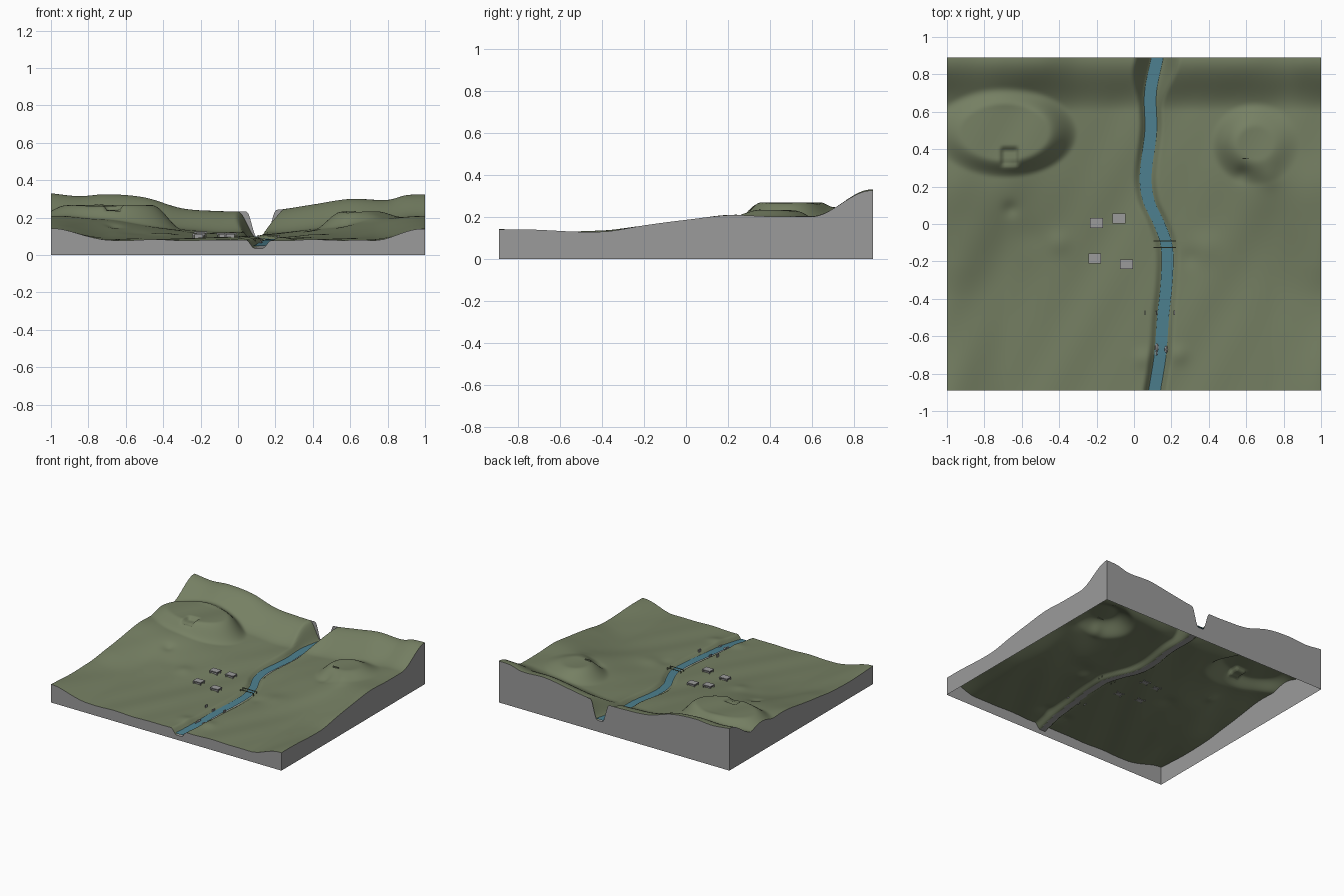
import bpy, bmesh, math, random
from mathutils import Vector

random.seed(4)
cube = bpy.data.objects.get("Cube")
if cube:
    bpy.data.objects.remove(cube, do_unlink=True)


def material(name, r, g, b):
    m = bpy.data.materials.new(name)
    m.diffuse_color = (r, g, b, 1)
    m.use_nodes = True
    m.node_tree.nodes["Principled BSDF"].inputs["Base Color"].default_value = (r, g, b, 1)
    return m


GRASS = material("grass green", 0.18, 0.215, 0.125)
STONE = material("stone grey", 0.33, 0.33, 0.33)
WATER = material("river blue", 0.075, 0.22, 0.28)
HALF_X, HALF_Y = 1.0, 0.89


def smooth(a, b, v):
    t = min(1, max(0, (v - a) / (b - a)))
    return t * t * (3 - 2 * t)


def curve(points, v):
    """Cubic interpolation through (position, value) pairs."""
    n = len(points)
    if v <= points[0][0]:
        return points[0][1]
    for i in range(n - 1):
        (a, p), (b, q) = points[i], points[i + 1]
        if v <= b:
            a0, p0 = points[max(0, i - 1)]
            b1, q1 = points[min(n - 1, i + 2)]
            m0, m1 = (q - p0) / (b - a0) * (b - a), (q1 - p) / (b1 - a) * (b - a)
            t = (v - a) / (b - a)
            return ((2 * t**3 - 3 * t**2 + 1) * p + (t**3 - 2 * t**2 + t) * m0
                    + (3 * t**2 - 2 * t**3) * q + (t**3 - t**2) * m1)
    return points[-1][1]


# Profiles that shape the land
RIVER_X = [(-0.89, 0.11), (-0.7, 0.14), (-0.5, 0.155), (-0.3, 0.175), (-0.12, 0.175), (0, 0.135),
           (0.12, 0.08), (0.25, 0.062), (0.5, 0.09), (0.7, 0.088), (0.89, 0.125)]
RIVER_Z = [(-0.89, 0.048), (-0.6, 0.07), (-0.1, 0.085), (0.89, 0.1)]
EDGE = [(-0.89, 0.14), (-0.4, 0.132), (-0.2, 0.158), (0, 0.185), (0.2, 0.208), (0.4, 0.203), (0.89, 0.2)]
MIDDLE = [(-0.89, 0.08), (-0.4, 0.09), (0, 0.098), (0.5, 0.12), (0.89, 0.13)]
BACK = [(-1, 0.33), (-0.85, 0.315), (-0.7, 0.325), (-0.5, 0.308), (-0.3, 0.25), (-0.1, 0.235),
        (0.05, 0.234), (0.22, 0.243), (0.4, 0.27), (0.6, 0.3), (0.8, 0.295), (0.9, 0.32), (1, 0.325)]
# Small bumps and hollows: x, y, radius, height
BUMPS = [(-0.66, 0.08, 0.04, -0.012), (-0.4, -0.1, 0.06, 0.01), (-0.55, -0.06, 0.08, -0.006),
         (0.38, -0.12, 0.08, 0.01), (0.3, -0.18, 0.05, -0.006), (0.24, -0.7, 0.05, 0.01),
         (0.05, -0.72, 0.05, 0.01), (0.72, 0.25, 0.06, 0.012), (0.58, 0.27, 0.04, -0.014)]


def ground(x, y):
    """Land height before the river is cut."""
    side = abs(x - 0.08) / (1.08 if x < 0.08 else 0.92)
    front = smooth(0.7, 1, side)
    rear = smooth(0.1, 0.95, side)
    k = smooth(-0.5, 0.35, y)
    mid, edge = curve(MIDDLE, y), curve(EDGE, y)
    z = mid + (edge - mid) * (front * (1 - k) + rear * k)
    # flat topped hill on the left, with a slot in its front rim
    d = math.hypot((x + 0.69) / 0.27, (y - 0.49) / 0.17)
    z += (0.265 - z) * (1 - smooth(0.85, 1.45, d))
    slot = (1 - smooth(0.03, 0.055, abs(x + 0.665))) * (1 - smooth(0.03, 0.06, abs(y - 0.36)))
    z -= 0.025 * slot
    # round hill on the right
    d = math.hypot((x - 0.65) / 0.15, (y - 0.43) / 0.14)
    z += (0.232 - z) * (1 - smooth(0.6, 1.6, d))
    for bx, by, r, h in BUMPS:
        z += h * math.exp(-((x - bx) ** 2 + (y - by) ** 2) / (r * r))
    z += 0.002 * math.sin(14 * x - 9 * y) + 0.0015 * math.sin(23 * x - 12 * y + 1)
    # ridge along the back
    return z + (curve(BACK, x) - z) * smooth(0.6, 0.88, y)


def land(x, y, narrow=1.0):
    """Land height with the river channel cut in."""
    dx = x - curve(RIVER_X, y)
    wall = (0.045 + 0.06 * smooth(0.6, 0.85, y)) * narrow
    z, bed = ground(x, y), curve(RIVER_Z, y) - 0.012
    return bed + (z - bed) * smooth(0.022, 0.022 + wall, abs(dx))


def finish(bm, name, mats, shade=None):
    me = bpy.data.meshes.new(name)
    bm.to_mesh(me)
    bm.free()
    ob = bpy.data.objects.new(name, me)
    bpy.context.scene.collection.objects.link(ob)
    for m in mats:
        me.materials.append(m)
    if shade:
        bpy.ops.object.select_all(action="DESELECT")
        ob.select_set(True)
        bpy.context.view_layer.objects.active = ob
        bpy.ops.object.shade_smooth_by_angle(angle=math.radians(shade))
    return ob


# Terrain surface, with a stone river bed
bm = bmesh.new()
bmesh.ops.create_grid(bm, x_segments=180, y_segments=150, size=1)
for v in bm.verts:
    v.co.y *= HALF_Y
    v.co.z = land(v.co.x, v.co.y)
for f in bm.faces:
    c = f.calc_center_median()
    f.material_index = int(abs(c.x - curve(RIVER_X, c.y)) < 0.022)
finish(bm, "terrain", [GRASS, STONE], 60)

# Side walls, open underneath
bm = bmesh.new()
corners = [Vector(c) for c in ((-1, -HALF_Y), (1, -HALF_Y), (1, HALF_Y), (-1, HALF_Y))]
for i in range(4):
    a, b = corners[i], corners[(i + 1) % 4]
    last = None
    for s in range(181):
        p = a.lerp(b, s / 180)
        top = land(p.x, p.y, 0.55 if i == 2 else 1.0)
        pair = (bm.verts.new((p.x, p.y, 0)), bm.verts.new((p.x, p.y, top)))
        if last:
            bm.faces.new((last[0], pair[0], pair[1], last[1]))
        last = pair
finish(bm, "side_walls", [STONE])

# River ribbon
bm = bmesh.new()
last = None
for s in range(121):
    y = -HALF_Y + 2 * HALF_Y * s / 120
    x, z = curve(RIVER_X, y), curve(RIVER_Z, y)
    pair = [bm.verts.new((x + w, y, z)) for w in (-0.032, 0.032)]
    if last:
        bm.faces.new((last[0], last[1], pair[1], pair[0]))
    last = pair
finish(bm, "river", [WATER], 30)


def box(bm, x, y, z, sx, sy, sz):
    """Add a box standing on height z."""
    vs = bmesh.ops.create_cube(bm, size=1)["verts"]
    for v in vs:
        v.co = Vector((x + v.co.x * sx, y + v.co.y * sy, z + (v.co.z + 0.5) * sz))


# Village huts: a flat roof over corner posts
for i, (x, y) in enumerate([(-0.2, 0.005), (-0.08, 0.03), (-0.21, -0.185), (-0.04, -0.215)]):
    bm = bmesh.new()
    z = land(x, y)
    box(bm, x, y, z + 0.014, 0.068, 0.052, 0.008)
    box(bm, x, y, z - 0.004, 0.045, 0.032, 0.02)
    for sx in (-1, 1):
        for sy in (-1, 1):
            box(bm, x + sx * 0.029, y + sy * 0.021, z - 0.005, 0.006, 0.006, 0.02)
    finish(bm, f"hut_{i + 1}", [STONE])

# Bridge: two rails on posts beside a plain deck
bm = bmesh.new()
for y in (-0.09, -0.125):
    box(bm, 0.165, y, 0.104, 0.12, 0.005, 0.004)
    for x in (0.108, 0.222):
        box(bm, x, y, 0.08, 0.005, 0.005, 0.026)
finish(bm, "bridge_rails", [GRASS])

# Marker stones by the lower ford
bm = bmesh.new()
for x in (0.058, 0.12, 0.215):
    box(bm, x, -0.475, land(x, -0.475) - 0.005, 0.006, 0.025, 0.025)
finish(bm, "ford_posts", [STONE])

# Boulders at the water's edge
bm = bmesh.new()
for x, y, r in ((0.122, -0.66, 0.016), (0.172, -0.67, 0.014), (0.12, -0.69, 0.01)):
    vs = bmesh.ops.create_icosphere(bm, subdivisions=1, radius=r)["verts"]
    z = curve(RIVER_Z, y)
    for v in vs:
        v.co = Vector((x + v.co.x * 0.7, y + v.co.y * 1.6, z + v.co.z * 0.6))
finish(bm, "boulders", [STONE])

# Low ruined wall on the right hill
bm = bmesh.new()
box(bm, 0.605, 0.35, land(0.605, 0.35) - 0.004, 0.05, 0.006, 0.012)
finish(bm, "ruined_wall", [GRASS])
